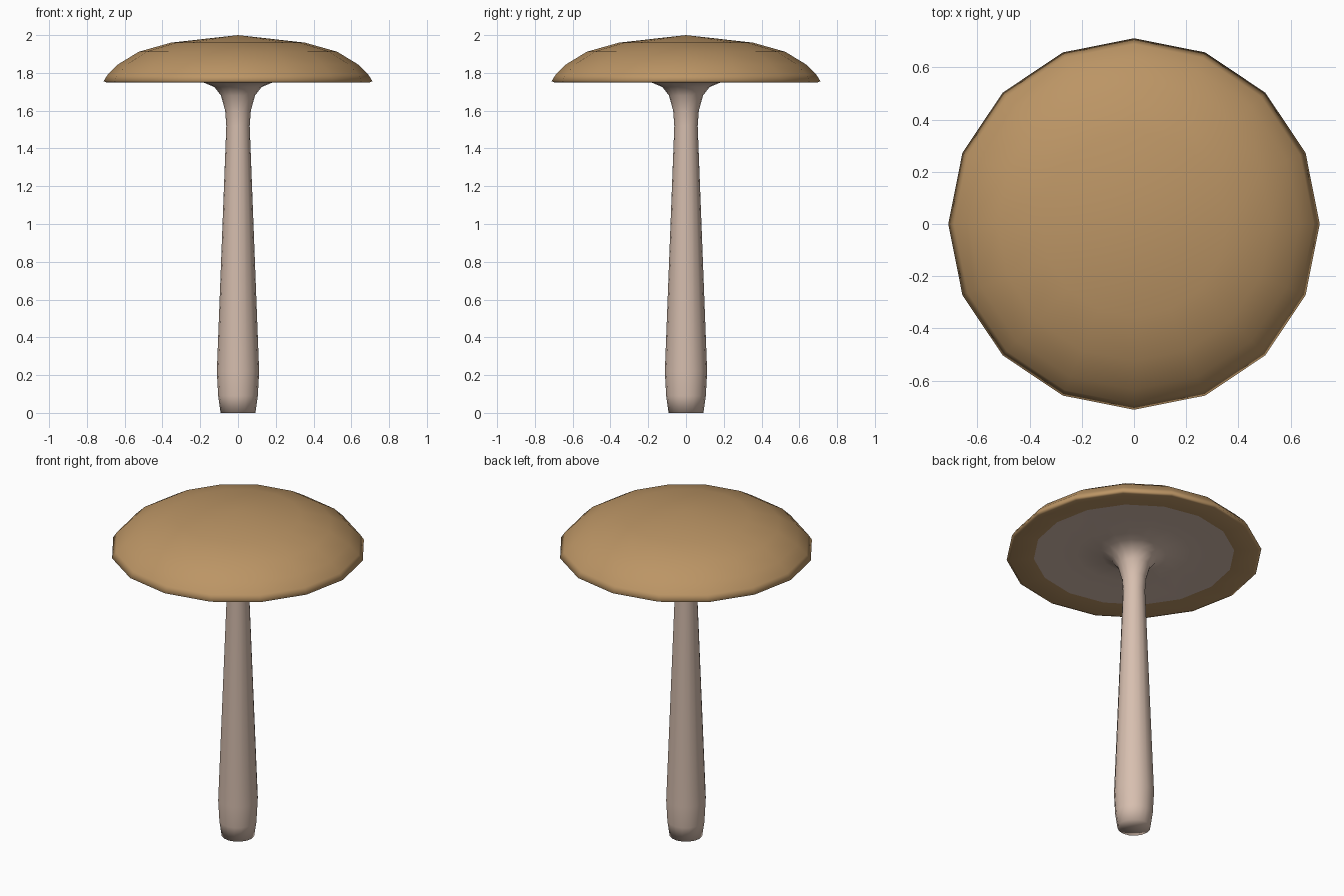
import bpy, bmesh
from math import pi

if "Cube" in bpy.data.objects:
    bpy.data.objects.remove(bpy.data.objects["Cube"])

def material(name, color):
    m = bpy.data.materials.new(name)
    m.diffuse_color = color
    m.use_nodes = True
    m.node_tree.nodes["Principled BSDF"].inputs["Base Color"].default_value = m.diffuse_color
    return m

def lathe(name, profile, mat, sides=16):
    # Spin an (r, z) profile around z
    bm = bmesh.new()
    verts = [bm.verts.new((r, 0, z)) for r, z in profile]
    edges = [bm.edges.new(p) for p in zip(verts, verts[1:])]
    bmesh.ops.spin(bm, geom=verts + edges, cent=(0, 0, 0), axis=(0, 0, 1),
                   angle=2 * pi, steps=sides, use_merge=True)
    bmesh.ops.remove_doubles(bm, verts=bm.verts, dist=1e-4)
    bmesh.ops.recalc_face_normals(bm, faces=bm.faces)
    me = bpy.data.meshes.new(name)
    bm.to_mesh(me)
    bm.free()
    me.materials.append(mat)
    for p in me.polygons:
        p.use_smooth = True
    ob = bpy.data.objects.new(name, me)
    bpy.context.collection.objects.link(ob)
    return ob

brown = material("cap_brown", (0.50, 0.30, 0.13, 1))
cream = material("stem_cream", (0.68, 0.52, 0.43, 1))

# Domed cap with a thin lip and an underside ring
lathe("cap", [(0, 2.0), (0.355, 1.96), (0.525, 1.912), (0.635, 1.845),
              (0.69, 1.79), (0.712, 1.756), (0.695, 1.749), (0.56, 1.755)], brown)

# Stem flaring out into the gill disc under the cap
lathe("stem_and_gills", [(0, 0), (0.092, 0), (0.105, 0.09), (0.112, 0.22), (0.062, 1.52),
                         (0.068, 1.60), (0.09, 1.68), (0.125, 1.725),
                         (0.18, 1.748), (0.32, 1.765), (0.48, 1.755),
                         (0.56, 1.755)], cream)
